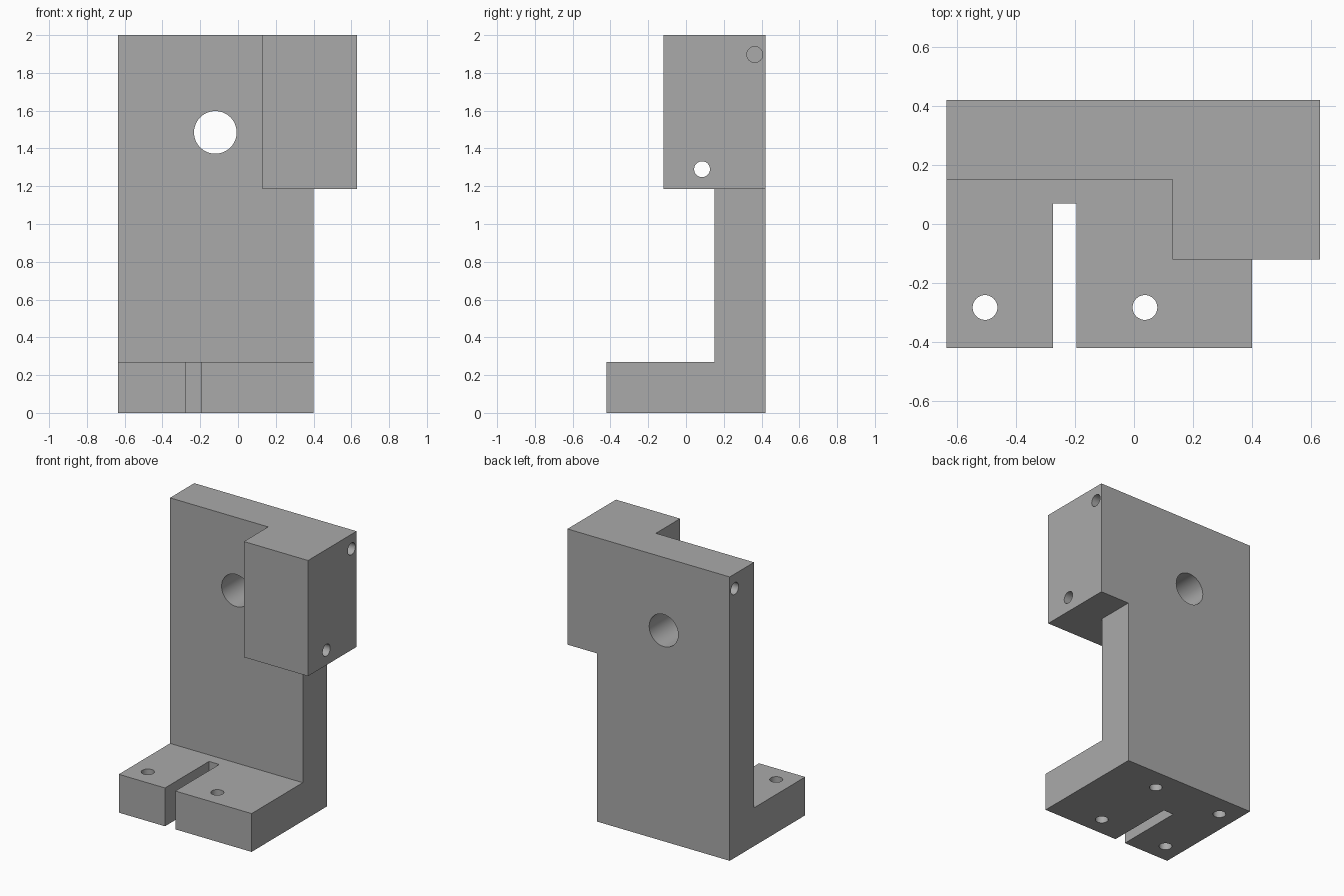
import bpy
import bmesh
import math
from mathutils import Matrix, Vector

default = bpy.data.objects.get("Cube")
if default:
    bpy.data.objects.remove(default, do_unlink=True)

# One plain metal grey
grey = bpy.data.materials.new("machined_grey")
grey.use_nodes = True
grey.diffuse_color = (0.4, 0.4, 0.4, 1)
grey.node_tree.nodes["Principled BSDF"].inputs["Base Color"].default_value = (0.4, 0.4, 0.4, 1)


def finish(name, bm):
    bmesh.ops.recalc_face_normals(bm, faces=bm.faces)
    mesh = bpy.data.meshes.new(name)
    bm.to_mesh(mesh)
    bm.free()
    mesh.materials.append(grey)
    obj = bpy.data.objects.new(name, mesh)
    bpy.context.collection.objects.link(obj)
    return obj


def box(name, low, high):
    low, high = Vector(low), Vector(high)
    bm = bmesh.new()
    bmesh.ops.create_cube(bm, size=1)
    bmesh.ops.scale(bm, vec=high - low, verts=bm.verts)
    bmesh.ops.translate(bm, vec=(low + high) / 2, verts=bm.verts)
    return finish(name, bm)


def prism(name, profile, x0, x1):
    """Extrude a (y, z) profile along x."""
    bm = bmesh.new()
    face = bm.faces.new([bm.verts.new((x0, y, z)) for y, z in profile])
    new = bmesh.ops.extrude_face_region(bm, geom=[face])["geom"]
    verts = [v for v in new if isinstance(v, bmesh.types.BMVert)]
    bmesh.ops.translate(bm, vec=(x1 - x0, 0, 0), verts=verts)
    return finish(name, bm)


def rod(name, start, end, radius):
    """Round cutter between two points."""
    start, end = Vector(start), Vector(end)
    axis = end - start
    turn = axis.to_track_quat("Z", "Y").to_matrix().to_4x4()
    bm = bmesh.new()
    bmesh.ops.create_cone(bm, cap_ends=True, segments=48, radius1=radius, radius2=radius,
                          depth=axis.length,
                          matrix=Matrix.Translation((start + end) / 2) @ turn)
    return finish(name, bm)


def combine(target, tool, operation):
    mod = target.modifiers.new(tool.name, "BOOLEAN")
    mod.operation = operation
    mod.solver = "EXACT"
    mod.object = tool
    tool.hide_render = True
    bpy.context.view_layer.objects.active = target
    bpy.ops.object.modifier_apply(modifier=mod.name)
    bpy.data.objects.remove(tool, do_unlink=True)


LEFT, RIGHT, BACK = 0.63, -0.635, 0.42
WALL = 0.15     # front of the upright wall
FOOT = 0.27     # height of the foot

# L-shaped body: upright wall and foot
bracket = prism("mounting_bracket",
                [(-0.42, 0), (BACK, 0), (BACK, 2), (WALL, 2), (WALL, FOOT), (-0.42, FOOT)],
                RIGHT, 0.4)

# Overhanging block at the top
combine(bracket, box("side_block", (0.13, -0.12, 1.185), (LEFT, BACK, 2)), "UNION")

# Slot in the foot
combine(bracket, box("foot_slot", (-0.275, -0.6, -0.1), (-0.195, 0.07, FOOT + 0.001)), "DIFFERENCE")

# Large bore through the wall
cutters = [rod("wall_bore", (-0.12, 0, 1.485), (-0.12, 0.6, 1.485), 0.113)]

# Foot bolt holes, and blind holes under the wall
for x in (-0.505, 0.037):
    cutters.append(rod("foot_hole", (x, -0.283, -0.1), (x, -0.283, 0.4), 0.042))
    cutters.append(rod("underside_hole", (x, 0.264, -0.1), (x, 0.264, 0.35), 0.042))

# Cross hole through the block, and blind holes in both top ends
cutters.append(rod("block_hole", (0.05, 0.085, 1.29), (0.75, 0.085, 1.29), 0.042))
for outer, inner in ((LEFT + 0.1, LEFT - 0.3), (RIGHT - 0.1, RIGHT + 0.3)):
    cutters.append(rod("end_hole", (outer, 0.364, 1.897), (inner, 0.364, 1.897), 0.042))

for cutter in cutters:
    combine(bracket, cutter, "DIFFERENCE")

# Smooth bores, sharp edges
bpy.ops.object.select_all(action="DESELECT")
bracket.select_set(True)
bpy.context.view_layer.objects.active = bracket
bpy.ops.object.shade_smooth_by_angle(angle=math.radians(30))
